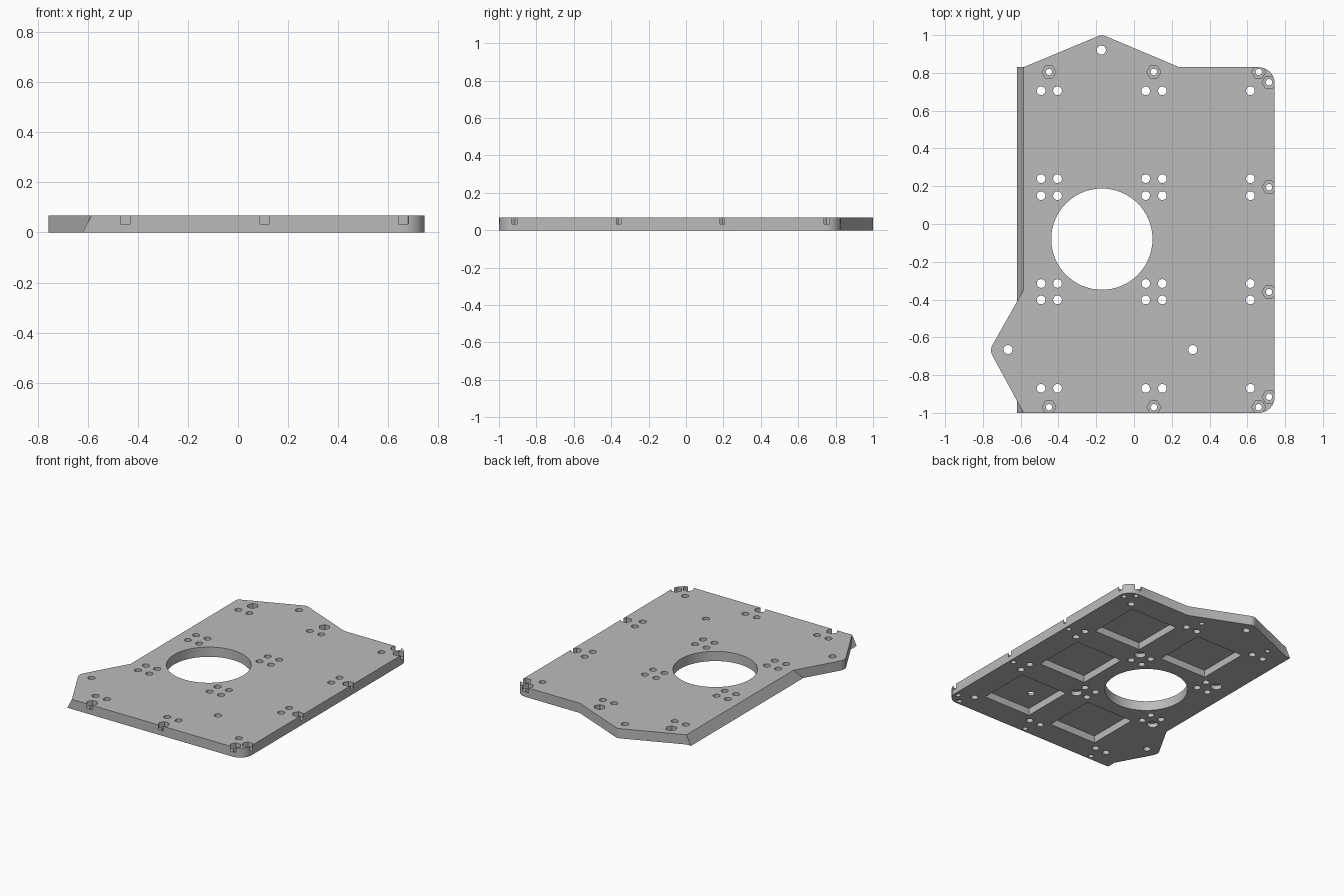
import bpy, bmesh, math
from mathutils import Vector

cube = bpy.data.objects.get("Cube")
if cube:
    bpy.data.objects.remove(cube)

T = 0.068            # plate thickness
CX, CY = -0.17, -0.08  # centre of the large opening

grey = bpy.data.materials.new("plate grey")
grey.use_nodes = True
grey.diffuse_color = (0.5, 0.5, 0.5, 1)
grey.node_tree.nodes["Principled BSDF"].inputs["Base Color"].default_value = (0.5, 0.5, 0.5, 1)


def prism(bm, points, direction):
    """Closed prism: a polygon of 3D points swept along a direction."""
    face = bm.faces.new([bm.verts.new(p) for p in points])
    swept = bmesh.ops.extrude_face_region(bm, geom=[face])["geom"]
    verts = [g for g in swept if isinstance(g, bmesh.types.BMVert)]
    bmesh.ops.translate(bm, verts=verts, vec=direction)


def make(name, shapes):
    """One object from a list of (points, direction) prisms."""
    bm = bmesh.new()
    for points, direction in shapes:
        prism(bm, points, direction)
    bmesh.ops.recalc_face_normals(bm, faces=bm.faces)
    mesh = bpy.data.meshes.new(name)
    bm.to_mesh(mesh)
    bm.free()
    mesh.materials.append(grey)
    obj = bpy.data.objects.new(name, mesh)
    bpy.context.collection.objects.link(obj)
    return obj


def disc(x, y, r, z0, z1, n=24):
    pts = [(x + r * math.cos(2 * math.pi * i / n), y + r * math.sin(2 * math.pi * i / n), z0)
           for i in range(n)]
    return pts, (0, 0, z1 - z0)


def box(x, y, size, z0, z1):
    h = size / 2
    return [(x + a * h, y + b * h, z0) for a, b in ((-1, -1), (1, -1), (1, 1), (-1, 1))], (0, 0, z1 - z0)


def rounded(corners, steps=8):
    """Outline from (x, y, radius) corners, with arcs where radius > 0."""
    out = []
    for i, (x, y, r) in enumerate(corners):
        p = Vector((x, y))
        if r == 0:
            out.append((x, y, 0))
            continue
        a = (Vector(corners[i - 1][:2]) - p).normalized()
        b = (Vector(corners[(i + 1) % len(corners)][:2]) - p).normalized()
        half = a.angle(b) / 2
        centre = p + (a + b).normalized() * r / math.sin(half)
        start = p + a * r / math.tan(half) - centre
        end = p + b * r / math.tan(half) - centre
        for k in range(steps + 1):
            q = centre + (start.lerp(end, k / steps)).normalized() * r
            out.append((q.x, q.y, 0))
    return out


def combine(target, other, operation):
    mod = target.modifiers.new(other.name, "BOOLEAN")
    mod.operation, mod.solver, mod.object = operation, "EXACT", other
    bpy.context.view_layer.objects.active = target
    bpy.ops.object.modifier_apply(modifier=mod.name)
    bpy.data.objects.remove(other)


# Plate with rounded right corners and two pointed mounting ears
outline = rounded([
    (-0.585, -1, 0), (0.745, -1, 0.085), (0.745, 0.83, 0.085), (0.24, 0.83, 0),
    (-0.17, 1.003, 0.05), (-0.585, 0.83, 0), (-0.585, -0.35, 0), (-0.765, -0.668, 0.06)])
plate = make("base_plate", [(outline, (0, 0, T))])

# Sloped strip along the left-hand edge
strip = make("sloped_edge", [([(-0.62, -1, 0), (-0.585, -1, T), (-0.5, -1, 0)], (0, 1.83, 0))])
combine(plate, strip, "UNION")

# Square pockets in the underside, around the opening
pockets = [box(x, y, 0.37, -0.1, 0.05)
           for x in (CX, 0.383) for y in (-0.635, CY, 0.473) if (x, y) != (CX, CY)]
combine(plate, make("pockets", pockets), "DIFFERENCE")

# Screw holes, the large opening and the ear holes
holes = [disc(x, y, 0.023, -0.1, 0.2)
         for x in (-0.492, -0.405, 0.062, 0.15, 0.616)
         for y in (-0.87, -0.402, -0.315, 0.15, 0.24, 0.705)]
holes += [disc(x, y, 0.024, -0.1, 0.2)
          for x, y in ((-0.667, -0.665), (0.311, -0.665), (-0.173, 0.921))]
holes.append(disc(CX, CY, 0.268, -0.1, 0.2, 64))
combine(plate, make("holes", holes), "DIFFERENCE")

# Counterbores below the outer screw holes of the opening
bores = [disc(x, y, 0.036, -0.1, 0.03) for x in (-0.492, 0.15) for y in (-0.402, 0.24)]
combine(plate, make("counterbores", bores), "DIFFERENCE")

# Hexagonal nut seats along the rim, breaking through the edge walls
seats = [(x, y) for x in (-0.45, 0.105, 0.66) for y in (-0.97, 0.805)]
seats += [(0.715, y) for y in (-0.915, -0.36, 0.195, 0.75)]
combine(plate, make("nut_seats", [disc(x, y, 0.037, 0.034, 0.2, 6) for x, y in seats]), "DIFFERENCE")
combine(plate, make("nut_holes", [disc(x, y, 0.017, -0.1, 0.2, 20) for x, y in seats]), "DIFFERENCE")

# Smooth the round walls, keep the edges sharp
bpy.ops.object.select_all(action="DESELECT")
plate.select_set(True)
bpy.context.view_layer.objects.active = plate
bpy.ops.object.shade_smooth_by_angle(angle=math.radians(30))
